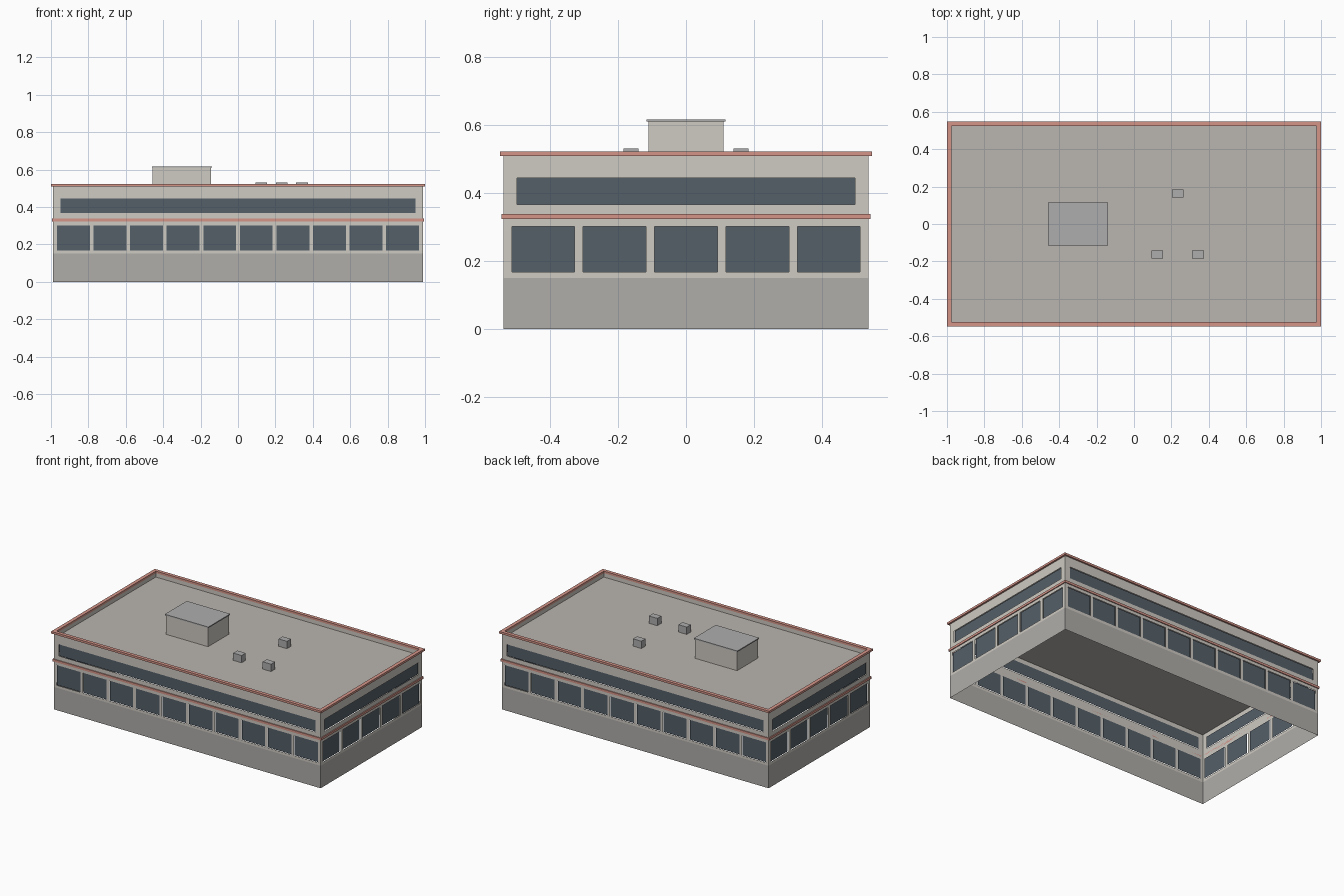
import bpy, bmesh
from mathutils import Vector

if "Cube" in bpy.data.objects:
    bpy.data.objects.remove(bpy.data.objects["Cube"])

HX, HY = 0.988, 0.537          # half size of the wall shell
ROOF_Z, WALL_TOP = 0.482, 0.51


def mat(name, rgb):
    m = bpy.data.materials.new(name)
    m.diffuse_color = (*rgb, 1)
    m.use_nodes = True
    m.node_tree.nodes["Principled BSDF"].inputs["Base Color"].default_value = m.diffuse_color
    return m


WALL = mat("wall_plaster", (0.62, 0.59, 0.54))
BASE = mat("base_concrete", (0.43, 0.42, 0.40))
TRIM = mat("red_trim", (0.66, 0.30, 0.25))
FRAME = mat("frame_grey", (0.35, 0.35, 0.33))
GLASS = mat("dark_glass", (0.09, 0.115, 0.14))
ROOF = mat("roof_felt", (0.49, 0.46, 0.43))
METAL = mat("vent_metal", (0.42, 0.42, 0.42))


def finish(name, bm, mats):
    me = bpy.data.meshes.new(name)
    bm.to_mesh(me)
    bm.free()
    for m in mats:
        me.materials.append(m)
    ob = bpy.data.objects.new(name, me)
    bpy.context.collection.objects.link(ob)
    return ob


def box(name, x, y, z0, z1, sx, sy, m):
    bm = bmesh.new()
    bmesh.ops.create_cube(bm, size=1)
    for v in bm.verts:
        v.co = (x + v.co.x * sx, y + v.co.y * sy, (z0 + z1) / 2 + v.co.z * (z1 - z0))
    return finish(name, bm, [m])


def ring(name, ox, oy, ix, iy, z0, z1, m):
    """Rectangular frame lying flat, with a rectangular hole."""
    bm = bmesh.new()
    corners = [(-1, -1), (1, -1), (1, 1), (-1, 1)]
    loops = [[bm.verts.new((sx * a, sy * b, z)) for sx, sy in corners]
             for a, b, z in ((ox, oy, z0), (ox, oy, z1), (ix, iy, z1), (ix, iy, z0))]
    for k in range(4):
        p, q = loops[k], loops[(k + 1) % 4]
        for i in range(4):
            j = (i + 1) % 4
            bm.faces.new((p[i], p[j], q[j], q[i]))
    return finish(name, bm, [m])


def wall(name, origin, along, half, z0, z1, windows):
    """Thin wall sheet with framed, slightly recessed windows (u0, u1, w0, w1)."""
    origin, along = Vector(origin), Vector(along)
    out = along.cross(Vector((0, 0, 1)))
    us = sorted({-half, half, *[u for w in windows for u in w[:2]]})
    zs = sorted({z0, z1, *[z for w in windows for z in w[2:]]})
    bm = bmesh.new()

    def quad(a, b, c, d, depth=0.0):
        pts = [(a, c), (b, c), (b, d), (a, d)]
        return bm.faces.new([bm.verts.new(origin + along * u + out * depth + Vector((0, 0, z)))
                             for u, z in pts])

    for a, b in zip(us, us[1:]):
        for c, d in zip(zs, zs[1:]):
            u, z = (a + b) / 2, (c + d) / 2
            if not any(w[0] < u < w[1] and w[2] < z < w[3] for w in windows):
                quad(a, b, c, d)
    bmesh.ops.remove_doubles(bm, verts=bm.verts[:], dist=1e-5)
    for w in windows:
        f = quad(*w)
        rim = bmesh.ops.inset_region(bm, faces=[f], thickness=0.006, depth=0.0)["faces"]
        reveal = bmesh.ops.inset_region(bm, faces=[f], thickness=0.0005, depth=-0.005)["faces"]
        for g in rim + reveal:
            g.material_index = 1
        f.material_index = 2
    return finish(name, bm, [WALL, FRAME, GLASS])


# Four sides: name, wall centre, direction, half length, window count, pitch, width, strip half length
sides = [("front", (0, -HY, 0), (1, 0, 0), HX, 10, 0.1955, 0.176, 0.95),
         ("back", (0, HY, 0), (-1, 0, 0), HX, 10, 0.1955, 0.176, 0.95),
         ("right", (HX, 0, 0), (0, 1, 0), HY, 5, 0.21, 0.185, 0.498),
         ("left", (-HX, 0, 0), (0, -1, 0), HY, 5, 0.21, 0.185, 0.498)]
for name, o, d, half, n, pitch, width, strip in sides:
    centres = [(i - (n - 1) / 2) * pitch for i in range(n)]
    lower = [(c - width / 2, c + width / 2, 0.167, 0.302) for c in centres]
    base = wall(name + "_base_wall", o, d, half, 0, 0.15, [])
    base.data.materials[0] = BASE
    wall(name + "_lower_wall", o, d, half, 0.15, 0.33, lower)
    wall(name + "_upper_wall", o, d, half, 0.33, WALL_TOP, [(-strip, strip, 0.367, 0.445)])

# Red bands, parapet and roof deck
ring("middle_band", 0.994, 0.543, HX, HY, 0.323, 0.338, TRIM)
ring("roof_coping", 1.0, 0.548, 0.976, 0.525, 0.509, 0.523, TRIM)
ring("parapet", HX - 0.001, HY - 0.001, 0.978, 0.527, ROOF_Z - 0.002, WALL_TOP, WALL)
box("roof_deck", 0, 0, ROOF_Z - 0.005, ROOF_Z, 2 * HX - 0.002, 2 * HY - 0.002, ROOF)

# Rooftop plant room and vents
box("plant_room", -0.3, 0, ROOF_Z, 0.61, 0.312, 0.222, WALL)
box("plant_room_cap", -0.3, 0, 0.61, 0.617, 0.322, 0.232, METAL)
for i, (x, y) in enumerate([(0.124, -0.162), (0.342, -0.162), (0.233, 0.162)]):
    box(f"roof_vent_{i + 1}", x, y, ROOF_Z, 0.531, 0.062, 0.043, METAL)
